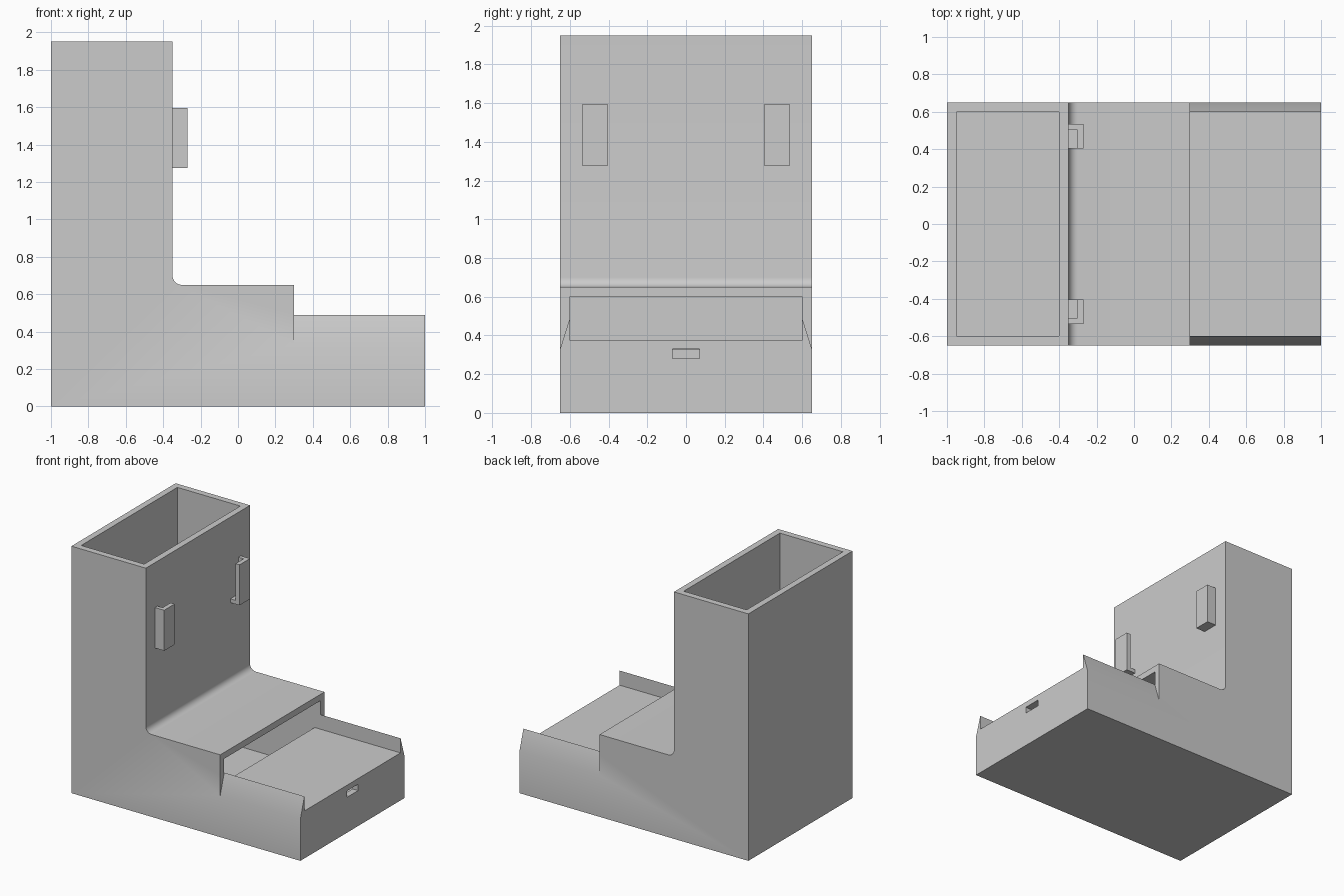
import bpy
import bmesh
import math
from mathutils import Vector

cube = bpy.data.objects.get("Cube")
if cube:
    bpy.data.objects.remove(cube, do_unlink=True)

# One plain grey for the whole moulding
grey = bpy.data.materials.new("matte grey")
grey.use_nodes = True
grey.diffuse_color = (0.6, 0.6, 0.6, 1)
grey.node_tree.nodes["Principled BSDF"].inputs["Base Color"].default_value = grey.diffuse_color


def prism(name, points, sweep):
    """Solid made by sweeping a closed 3D outline along a vector."""
    bm = bmesh.new()
    face = bm.faces.new([bm.verts.new(p) for p in points])
    swept = bmesh.ops.extrude_face_region(bm, geom=[face])["geom"]
    verts = [v for v in swept if isinstance(v, bmesh.types.BMVert)]
    bmesh.ops.translate(bm, verts=verts, vec=Vector(sweep))
    bmesh.ops.recalc_face_normals(bm, faces=bm.faces)
    mesh = bpy.data.meshes.new(name)
    bm.to_mesh(mesh)
    bm.free()
    mesh.materials.append(grey)
    obj = bpy.data.objects.new(name, mesh)
    bpy.context.collection.objects.link(obj)
    return obj


def side_prism(name, profile, half_width):
    """Sweep an (x, z) profile across the width."""
    return prism(name, [(x, -half_width, z) for x, z in profile], (0, 2 * half_width, 0))


def activate(obj):
    bpy.ops.object.select_all(action="DESELECT")
    obj.select_set(True)
    bpy.context.view_layer.objects.active = obj


def cut(target, cutter):
    mod = target.modifiers.new("cut", "BOOLEAN")
    mod.operation = "DIFFERENCE"
    mod.solver = "EXACT"
    mod.object = cutter
    activate(target)
    bpy.ops.object.modifier_apply(modifier=mod.name)
    bpy.data.objects.remove(cutter, do_unlink=True)


WALL = 0.05
HALF = 0.65
INNER = HALF - WALL
FRONT_X = -0.35   # tower face
STEP_X = 0.3      # end of the covered step
STEP_Z = 0.65
LIP_Z = 0.49
SHELF = 0.375     # tray surface
TOP = 1.95

# Body: tower, covered step and tray, with a rounded inner corner
steps = 8
fillet = []
for i in range(steps + 1):
    a = math.pi / 2 * i / steps
    fillet.append((FRONT_X + WALL * (1 - math.sin(a)), STEP_Z + WALL * (1 - math.cos(a))))
body = side_prism("feeder_body", [
    (-1, 0), (1, 0), (1, LIP_Z), (STEP_X, LIP_Z), (STEP_X, STEP_Z),
    *fillet, (FRONT_X, TOP), (-1, TOP)], HALF)

# Hollow: open tower, lower chamber, mouth and tray recess around a thin shelf
back, front, shelf_x = WALL - 1, 1 - WALL, STEP_X - WALL
ceiling = STEP_Z - WALL
cut(body, side_prism("hollow_cutter", [
    (back, WALL), (front, WALL), (front, SHELF - WALL), (shelf_x, SHELF - WALL),
    (shelf_x, SHELF), (1.1, SHELF), (1.1, ceiling),
    (FRONT_X - WALL, ceiling), (FRONT_X - WALL, 2.1), (back, 2.1)], INNER))

# Tray side lips taper to a sharp upper edge
for s in (-1, 1):
    outline = [(0.66, 0.298), (0.595, 0.506), (0.75, 0.506), (0.75, 0.298)]
    cut(body, prism("lip_cutter", [(STEP_X, s * y, z) for y, z in outline], (0.8, 0, 0)))

# Cable slot in the tray end
cut(body, side_prism("slot_cutter", [(0.9, 0.28), (1.1, 0.28), (1.1, 0.33), (0.9, 0.33)], 0.07))

activate(body)
bpy.ops.object.shade_smooth_by_angle(angle=math.radians(30))


# Holder brackets: pocket open at the top and towards the middle
def bracket(name, s):
    low, high, near, far = 1.275, 1.595, 0.405, 0.535
    face_x, lip_x = FRONT_X + 0.045, FRONT_X + 0.08
    side_y = far - 0.03
    plan = [(FRONT_X, far), (lip_x, far), (lip_x, near), (face_x, near),
            (face_x, side_y), (FRONT_X, side_y)]
    prism(name + "_guard", [(x, s * y, low) for x, y in plan], (0, 0, high - low))
    floor = [(FRONT_X, near), (face_x, near), (face_x, side_y), (FRONT_X, side_y)]
    prism(name + "_floor", [(x, s * y, low) for x, y in floor], (0, 0, 0.03))


bracket("right_bracket", -1)
bracket("left_bracket", 1)
